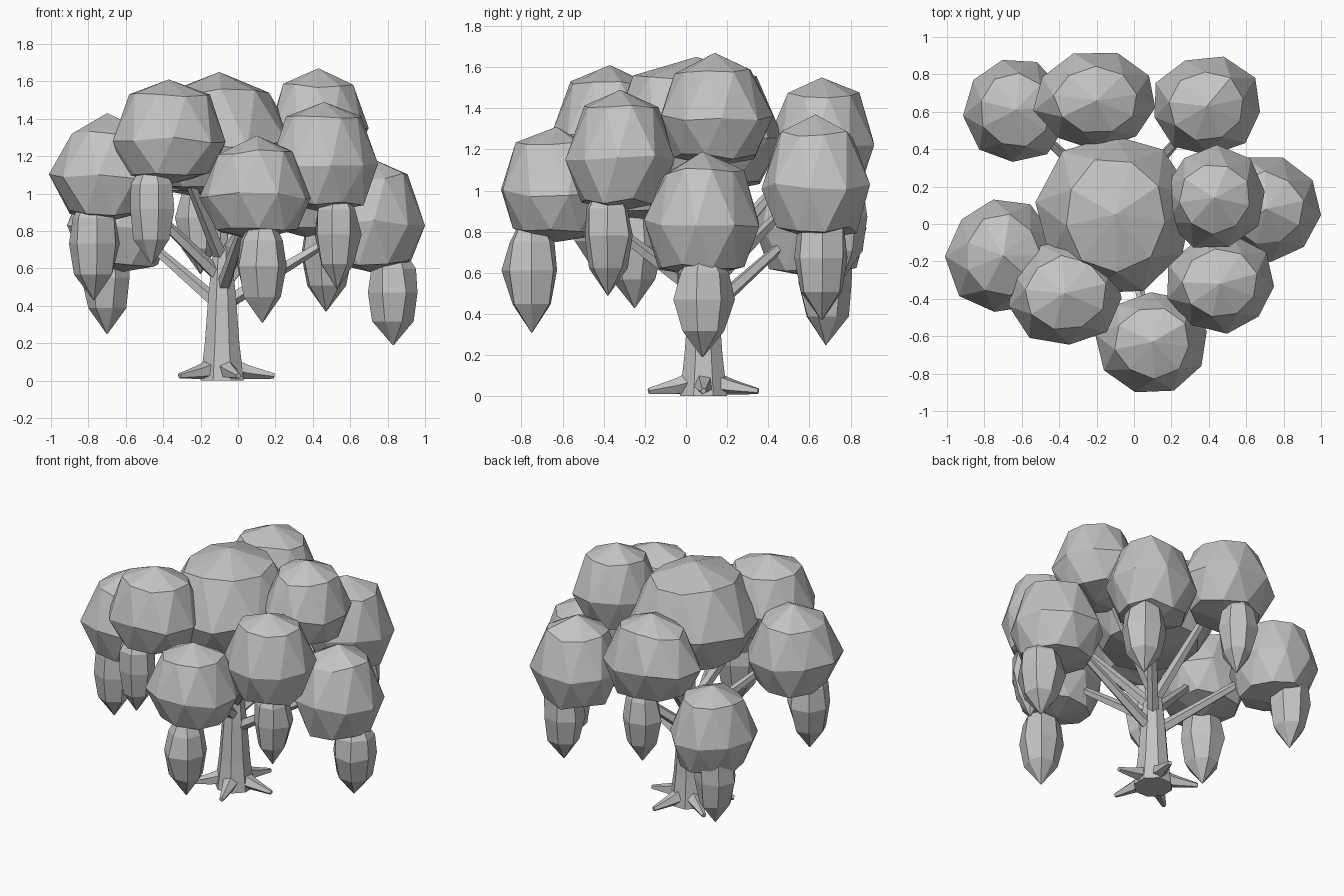
import bpy, bmesh, math, random
from mathutils import Vector

if "Cube" in bpy.data.objects:
    bpy.data.objects.remove(bpy.data.objects["Cube"])

random.seed(5)
mat = bpy.data.materials.new("plain grey")
mat.diffuse_color = (0.55, 0.55, 0.55, 1)
mat.use_nodes = True
mat.node_tree.nodes["Principled BSDF"].inputs["Base Color"].default_value = mat.diffuse_color


def finish(bm, name):
    bmesh.ops.recalc_face_normals(bm, faces=bm.faces)
    me = bpy.data.meshes.new(name)
    bm.to_mesh(me)
    bm.free()
    me.materials.append(mat)
    ob = bpy.data.objects.new(name, me)
    bpy.context.collection.objects.link(ob)
    return ob


def loft(name, rings, sides, turn=0.0, jitter=0.0):
    """Skin polygon rings given as (centre, radius) along a path, capped at both ends."""
    bm = bmesh.new()
    axis = (Vector(rings[-1][0]) - Vector(rings[0][0])).normalized()
    u = axis.orthogonal().normalized()
    v = axis.cross(u)
    loops = []
    for c, r in rings:
        loop = []
        for i in range(sides):
            a = turn + math.tau * i / sides
            k = r * (1 + random.uniform(-jitter, jitter))
            loop.append(bm.verts.new(Vector(c) + (u * math.cos(a) + v * math.sin(a)) * k))
        loops.append(loop)
    for a, b in zip(loops, loops[1:]):
        for i in range(sides):
            j = (i + 1) % sides
            bm.faces.new((a[i], a[j], b[j], b[i]))
    bm.faces.new(loops[0])
    bm.faces.new(loops[-1])
    return finish(bm, name)


def clump(name, x, y, rx, ry, bottom, top, sides=9):
    """Leaf dome: pointed crown, wide rim and a tucked-in underside."""
    bm = bmesh.new()
    zc = bottom + 0.43 * (top - bottom)
    spin = random.uniform(0, math.tau)
    loops = []
    for n, (r, h) in enumerate([(0.7, 0.72), (1.03, 0), (0.76, -0.8)]):
        z = zc + h * (top - zc if h > 0 else zc - bottom)
        loop = []
        for i in range(sides):
            a = spin + math.tau * (i + 0.5 * n) / sides
            k = r * random.uniform(0.95, 1.05)
            dz = random.uniform(-0.02, 0.02)
            loop.append(bm.verts.new((x + rx * k * math.cos(a),
                                      y + ry * k * math.sin(a), z + dz)))
        loops.append(loop)
    crown = bm.verts.new((x, y, top))
    under = bm.verts.new((x, y, bottom))
    for i in range(sides):
        j = (i + 1) % sides
        bm.faces.new((crown, loops[0][i], loops[0][j]))
        bm.faces.new((under, loops[2][j], loops[2][i]))
        for a, b in zip(loops, loops[1:]):
            bm.faces.new((a[i], b[i], a[j]))
            bm.faces.new((a[j], b[i], b[j]))
    finish(bm, name)


# trunk
TX, TY = -0.085, 0.085
loft("trunk", [((TX, TY, 0), 0.125), ((TX, TY, 0.2), 0.1),
               ((TX, TY, 0.45), 0.08), ((TX, TY, 0.72), 0.05)], 8, 0.39)

# roots
for i in range(5):
    a = math.tau * i / 5
    d = Vector((math.cos(a), math.sin(a), 0))
    base = Vector((TX, TY, 0))
    loft("root", [(base + d * 0.06 + Vector((0, 0, 0.065)), 0.056),
                  (base + d * 0.15 + Vector((0, 0, 0.045)), 0.038),
                  (base + d * 0.28 + Vector((0, 0, 0.025)), 0.015)], 5)

# leaf clumps: x, y, half width, half depth, bottom, top
clumps = [
    (-0.10, 0.05, 0.40, 0.43, 0.97, 1.65),
    (-0.63, 0.61, 0.27, 0.28, 0.58, 1.15),
    (-0.20, 0.66, 0.32, 0.25, 0.98, 1.55),
    (0.39, 0.63, 0.29, 0.26, 0.76, 1.37),
    (0.43, 0.14, 0.27, 0.27, 1.12, 1.67),
    (0.71, 0.08, 0.29, 0.28, 0.58, 1.19),
    (-0.70, -0.17, 0.29, 0.31, 0.85, 1.43),
    (-0.37, -0.37, 0.31, 0.28, 1.05, 1.61),
    (0.10, -0.63, 0.29, 0.27, 0.75, 1.31),
    (0.46, -0.32, 0.29, 0.26, 0.90, 1.49),
]
for x, y, rx, ry, b, t in clumps:
    clump("leaf_clump", x, y, rx, ry, b, t)
    # branch reaching into the middle of the clump
    mid = (b + t) / 2
    start = Vector((TX, TY, 0.4 + 0.55 * (mid - 0.88)))
    loft("branch", [(start, 0.04), (Vector((x, y, mid)), 0.018)], 5)

# hanging leaf clusters: x, y, tip height, top height, radius
for x, y, b, t, r in [
    (-0.46, -0.45, 0.62, 1.16, 0.125),
    (-0.77, -0.25, 0.43, 0.98, 0.14),
    (-0.70, 0.68, 0.25, 0.80, 0.14),
    (-0.20, 0.76, 0.57, 1.12, 0.125),
    (0.47, 0.66, 0.37, 0.92, 0.14),
    (0.83, 0.08, 0.19, 0.70, 0.145),
    (0.53, -0.38, 0.49, 1.02, 0.125),
    (0.13, -0.75, 0.31, 0.86, 0.14),
]:
    h = t - b
    profile = [(0, 0.02), (0.25, 0.74), (0.55, 1.0), (0.8, 0.85), (1, 0.4)]
    loft("hanging_leaves", [((x, y, b + h * f), r * k) for f, k in profile], 7,
         random.uniform(0, 1), 0.1)
